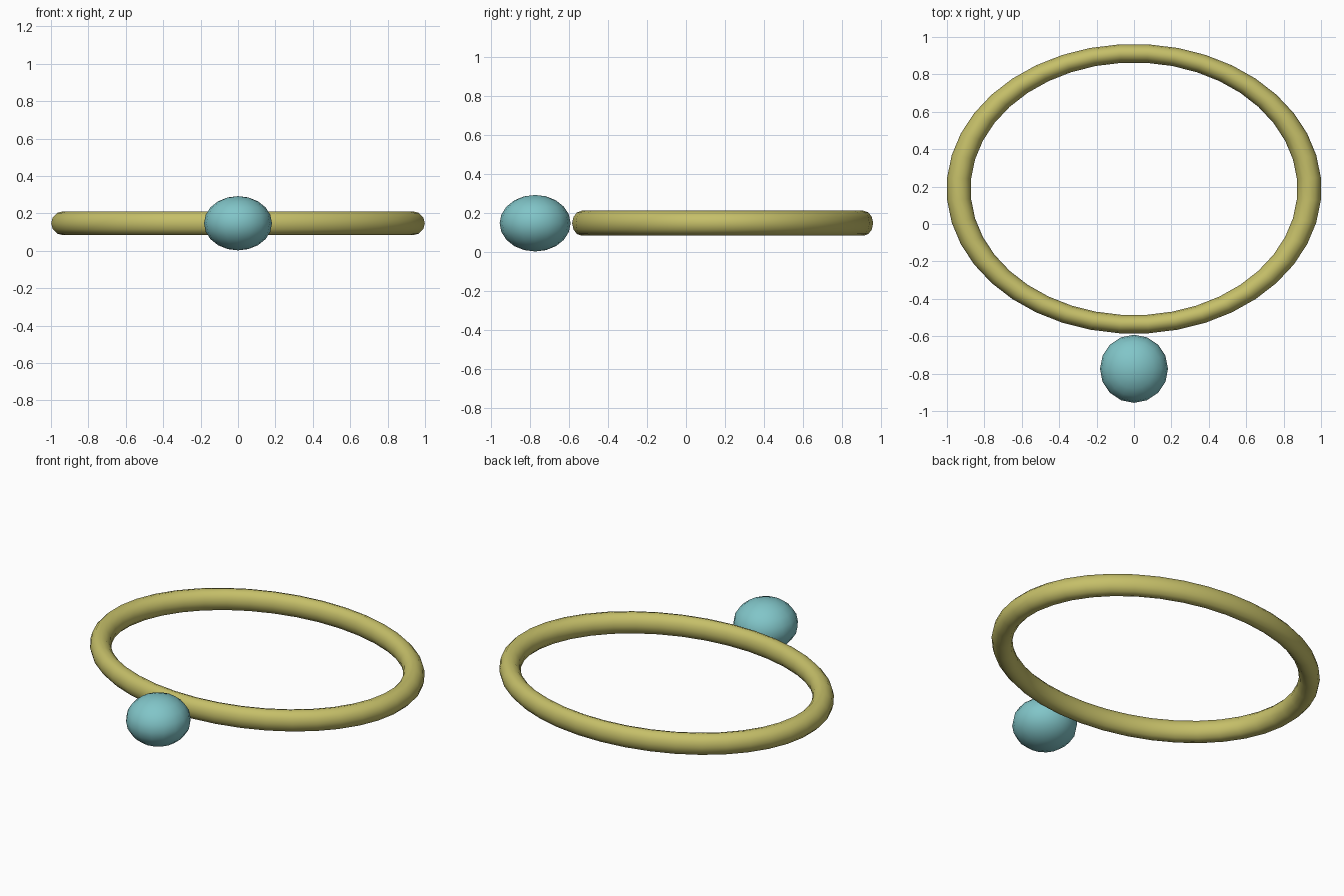
import bpy
import math

if "Cube" in bpy.data.objects:
    bpy.data.objects.remove(bpy.data.objects["Cube"])


def finish(name, colour_name, colour):
    """Name the active object, apply its transform, smooth it and colour it."""
    obj = bpy.context.object
    obj.name = name
    bpy.ops.object.transform_apply(location=False, rotation=True, scale=True)
    bpy.ops.object.shade_smooth()
    mat = bpy.data.materials.new(colour_name)
    mat.diffuse_color = (*colour, 1)
    mat.use_nodes = True
    mat.node_tree.nodes["Principled BSDF"].inputs["Base Color"].default_value = mat.diffuse_color
    obj.data.materials.append(mat)
    return obj


MID_Z = 0.147

# Oval band: a round tube ring squashed front to back
SEGMENTS = 40
bpy.ops.mesh.primitive_torus_add(
    location=(0, 0.188, MID_Z), rotation=(0, 0, math.pi / SEGMENTS),
    major_radius=0.938, minor_radius=0.064,
    major_segments=SEGMENTS, minor_segments=12)
bpy.ops.object.transform_apply(location=False, rotation=True, scale=False)
bpy.context.object.scale = (1, 0.773, 1)
finish("oval_band", "olive yellow", (0.56, 0.52, 0.14))

# Flattened bead in front of the band
bpy.ops.mesh.primitive_uv_sphere_add(
    segments=16, ring_count=10, radius=1, location=(0, -0.774, MID_Z))
bpy.context.object.scale = (0.182, 0.182, 0.145)
finish("bead", "pale teal", (0.22, 0.56, 0.58))
